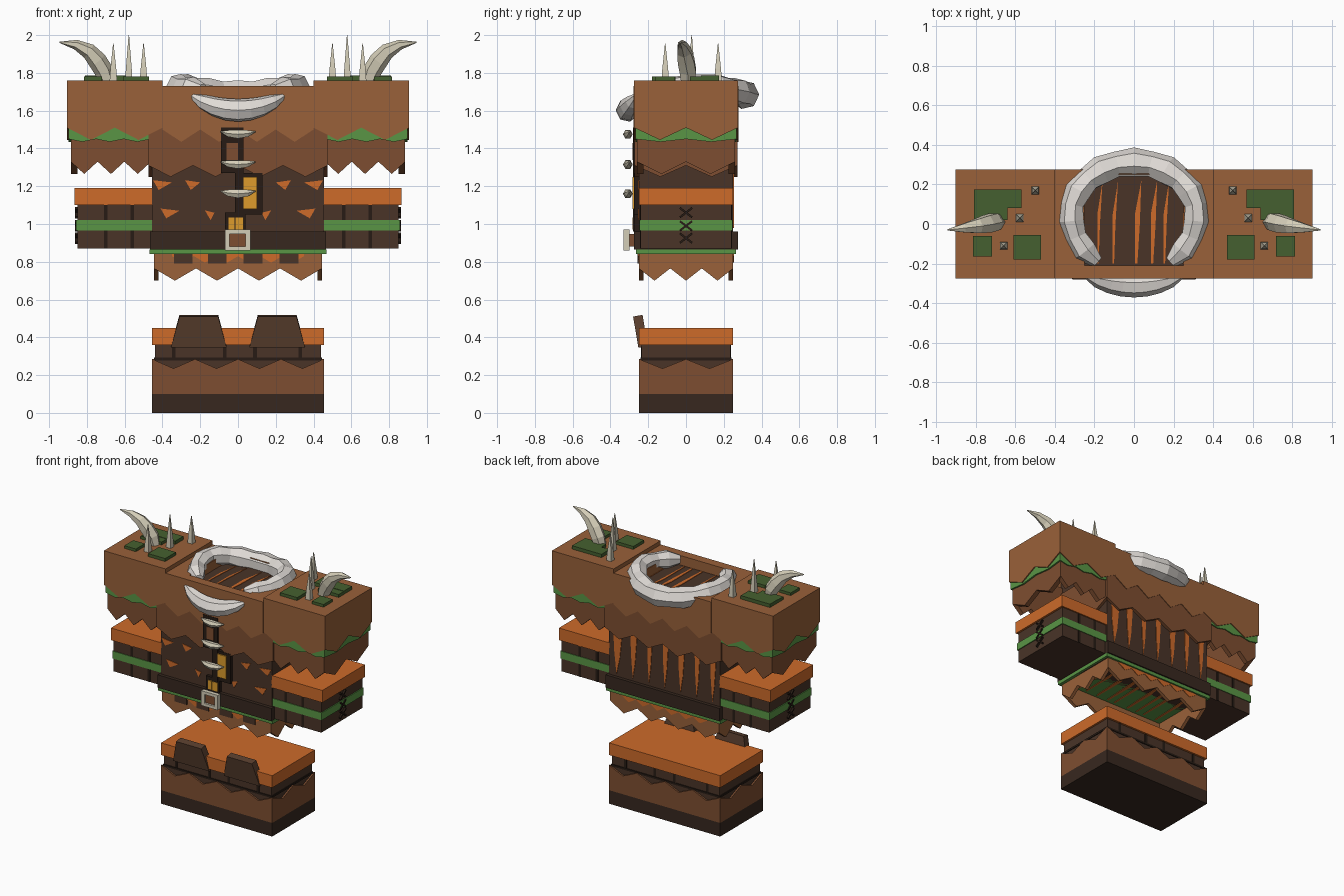
import bpy, bmesh, random
from math import sin, cos, pi, radians
from mathutils import Vector as V

if "Cube" in bpy.data.objects:
    bpy.data.objects.remove(bpy.data.objects["Cube"])

random.seed(4)


def mat(name, hexa):
    m = bpy.data.materials.new(name)
    lin = [(int(hexa[i:i + 2], 16) / 255) ** 2.2 for i in (0, 2, 4)]
    m.diffuse_color = (*lin, 1)
    m.use_nodes = True
    m.node_tree.nodes["Principled BSDF"].inputs["Base Color"].default_value = m.diffuse_color
    return m


TAN, BROWN, DARK = mat("tan_hide", "98613c"), mat("brown_hide", "7d4f34"), mat("dark_hide", "4b372c")
BELT, BLACK, ORANGE = mat("belt_leather", "3a2c24"), mat("dark_lace", "2b211b"), mat("orange_fur", "cc6a2e")
GREEN, MOSS, BONE = mat("green_trim", "5a9447"), mat("moss", "476033"), mat("bone", "d3ccb6")
WHITE, GOLD, FLAP = mat("white_bone", "dfdad5"), mat("gold", "dc9a30"), mat("flap_hide", "594031")


def make(name, m, build):
    bm = bmesh.new()
    build(bm)
    bmesh.ops.recalc_face_normals(bm, faces=bm.faces)
    me = bpy.data.meshes.new(name)
    bm.to_mesh(me)
    bm.free()
    me.materials.append(m)
    ob = bpy.data.objects.new(name, me)
    bpy.context.collection.objects.link(ob)
    return ob


def prism(bm, pts, d):
    f = bm.faces.new([bm.verts.new(p) for p in pts])
    r = bmesh.ops.extrude_face_region(bm, geom=[f], use_keep_orig=True)
    bmesh.ops.translate(bm, vec=d, verts=[g for g in r["geom"] if isinstance(g, bmesh.types.BMVert)])


def box(bm, x0, x1, y0, y1, z0, z1):
    prism(bm, [(x0, y0, z0), (x1, y0, z0), (x1, y1, z0), (x0, y1, z0)], (0, 0, z1 - z0))


def boxes(name, m, *bs):
    return make(name, m, lambda bm: [box(bm, *b) for b in bs])


def zig(a, b, zt, hi, lo, n):
    """Outline with straight top and n hanging teeth."""
    return [(a, zt), (b, zt)] + [(b + (a - b) * i / (2 * n), lo if i % 2 else hi) for i in range(2 * n + 1)]


def band(name, m, x0, x1, y0, y1, zt, hi, lo, nx, ny, sides="fblr", t=0.025):
    """Hollow skirt of zigzag-edged panels around a rectangle."""
    def build(bm):
        for s, y, d in (("f", y0, t), ("b", y1, -t)):
            if s in sides:
                prism(bm, [(u, y, z) for u, z in zig(x0, x1, zt, hi, lo, nx)], (0, d, 0))
        for s, x, d in (("l", x0, t), ("r", x1, -t)):
            if s in sides:
                prism(bm, [(x, u, z) for u, z in zig(y0, y1, zt, hi, lo, ny)], (d, 0, 0))
    return make(name, m, build)


def tube(name, m, path, radii, n=6, ref=(0, 0, 1)):
    """Faceted tapering tube along a path."""
    path, ref = [V(p) for p in path], V(ref)

    def build(bm):
        rings = []
        for i, p in enumerate(path):
            t = (path[min(i + 1, len(path) - 1)] - path[max(i - 1, 0)]).normalized()
            a = t.cross(ref).normalized()
            b = a.cross(t)
            rings.append([bm.verts.new(p + radii[i] * (a * cos(2 * pi * k / n) + b * sin(2 * pi * k / n)))
                          for k in range(n)])
        for r, q in zip(rings, rings[1:]):
            for k in range(n):
                bm.faces.new((r[k], r[(k + 1) % n], q[(k + 1) % n], q[k]))
        bm.faces.new(rings[0])
        bm.faces.new(rings[-1])
    return make(name, m, build)


# Torso core and belt
boxes("torso", DARK, (-.455, .455, -.25, .25, .84, 1.66))
boxes("belt", BELT, (-.465, .465, -.275, .275, .865, .96))
boxes("belt_trim", GREEN, (-.468, .468, -.265, .265, .84, .865))


# Orange stripes on the torso: front slashes, back and end streaks, top and bottom
def stripes(bm):
    for s in (-1, 1):
        for x, z, w in ((.4, 1.22, .1), (.36, 1.07, .1), (.24, 1.22, .08), (.15, 1.06, .05)):
            prism(bm, [(s * (x - w / 2), -.254, z), (s * (x + w / 2), -.254, z + .012),
                       (s * (x + w / 2 - .03), -.254, z - .04)], (0, .01, 0))
    for i in range(7):
        x, w = -.4 + i * .13, random.uniform(.02, .04)
        prism(bm, [(x - w, .254, 1.33), (x + w, .254, 1.33), (x + w * .8, .254, 1.15),
                   (x + w * .3, .254, .98), (x - w * .4, .254, 1.1)], (0, -.01, 0))
    for z, d in ((1.664, -.01), (.836, .01)):
        for i in range(9):
            x, w = -.34 + i * .085 + random.uniform(-.02, .02), random.uniform(.005, .014)
            prism(bm, [(x - w, -.2, z), (x, -.2, z), (x + w, 0, z), (x + .02, .22, z), (x - w, .05, z)], (0, 0, d))


make("torso_stripes", ORANGE, stripes)

# Hanging skirt under the belt
band("skirt", TAN, -.445, .445, -.25, .25, .84, .765, .70, 4, 3)
boxes("skirt_tabs", DARK, *[(x, x + .1, -.257, -.25, .79, .84) for x in (-.34, -.16, .03, .22)])
band("skirt_fringe", ORANGE, -.35, .35, -.254, .254, .84, .83, .795, 6, 3, "fb", .01)

# Shoulder cape: top pieces with a neck opening, zigzag outer layer
boxes("cape_top", TAN, *[(a, b, -.27, .27, 1.72, 1.76) for a, b in ((-.9, -.4), (.4, .9))],
      (-.4, -.25, -.27, .27, 1.66, 1.73), (.25, .4, -.27, .27, 1.66, 1.73),
      (-.25, .25, -.27, -.21, 1.66, 1.73), (-.25, .25, .25, .27, 1.66, 1.73))
for s in (-1, 1):
    a, b = sorted((s * .4, s * .905))
    band("cape_side", TAN, a, b, -.275, .275, 1.76, 1.51, 1.445, 2, 2, "fb" + ("r" if s > 0 else "l"))
band("cape_chest", TAN, -.4, .4, -.277, .277, 1.73, 1.50, 1.435, 4, 1, "fb")
band("chest_layer", BROWN, -.475, .475, -.272, .272, 1.55, 1.31, 1.25, 4, 2)

# Sleeves, mirrored
for s in (-1, 1):
    def mir(x0, x1, *r):
        return (*sorted((s * x0, s * x1)), *r)
    end = "fb" + ("r" if s > 0 else "l")
    band("shoulder_trim", GREEN, *mir(.46, .897), -.268, .268, 1.6, 1.45, 1.435, 3, 2, end, .02)
    band("shoulder_under", BROWN, *mir(.46, .885), -.26, .26, 1.6, 1.33, 1.265, 3, 2, end, .035)
    boxes("cuff_fur", ORANGE, mir(.45, .865, -.25, .25, 1.1, 1.19))
    boxes("cuff", DARK, mir(.45, .85, -.24, .24, .87, 1.1))
    boxes("cuff_trim", GREEN, mir(.45, .857, -.245, .245, .965, 1.02))
    boxes("cuff_seams", BLACK, *[mir(x, x + .02, y, y + .006, z, z + h) for x in (.55, .69)
                                 for y in (-.243, .237) for z, h in ((.87, .095), (1.02, .08))])

    def lace(bm):
        for z in (.925, .99, 1.06):
            for k in (-1, 1):
                prism(bm, [(s * .85, y * k, z + h) for y, h in
                           ((-.035, -.02), (-.03, -.03), (.035, .02), (.03, .03))], (s * .014, 0, 0))
    make("cuff_lacing", BLACK, lace)

    # Moss patches, horn and spikes on each shoulder
    boxes("moss_patch", MOSS, mir(.64, .81, .02, .175, 1.75, 1.782), mir(.57, .81, .08, .175, 1.75, 1.785),
          mir(.72, .815, -.165, -.06, 1.75, 1.78), mir(.47, .61, -.18, -.055, 1.75, 1.782))
    tube("horn", BONE, [(s * x, y, z) for x, y, z in
                        ((.69, .01, 1.75), (.71, .01, 1.81), (.745, 0, 1.865), (.79, -.01, 1.915),
                         (.86, -.02, 1.95), (.945, -.03, 1.962))], (.04, .05, .05, .042, .026, .003), 6, (0, 1, 0))
    for x, y, h in ((.578, .03, 2.0), (.5, .17, 1.955), (.66, -.11, 1.955)):
        tube("spike", BONE, [(s * x, y, 1.755), (s * x, y, 1.82), (s * x, y, h)], (.028, .022, .002), 4, (.7, .7, 0))

# Bone collar ring, open at the front, and the front crescent
path, rad = [], []
for i in range(19):
    a = radians(-54 + 288 * i / 18)
    path.append((.315 * cos(a), .05 + (.26 if sin(a) > 0 else .3) * sin(a),
                 1.735 - .05 * max(0, sin(a)) ** 2 - .03 * max(0, -sin(a))))
    rad.append((.035 if i in (0, 18) else .06 + .012 * max(0, sin(a))) * (1.08 if i % 2 else .94))
tube("bone_collar", WHITE, path, rad, 7)
ts = [i / 4 - 1 for i in range(9)]
tube("front_crescent", WHITE, [(.25 * t, -.31 + .05 * t * t, 1.602 + .08 * t * t) for t in ts],
     [.012 + .05 * (1 - t * t) ** .7 for t in ts], 7)

# Chest strap, clasp plates, teeth and belt buckle
boxes("chest_strap", BLACK, (-.09, .03, -.28, -.25, 1.27, 1.51), (-.015, .03, -.28, -.25, .96, 1.27),
      (.0, .13, -.275, -.25, 1.05, 1.27), (-.07, .04, -.275, -.25, .96, 1.06))
boxes("strap_center", BROWN, (-.06, .0, -.284, -.25, 1.34, 1.43))
boxes("gold_clasp", GOLD, (.03, .1, -.284, -.25, 1.08, 1.25), (-.05, -.018, -.282, -.25, .97, 1.035),
      (-.012, .03, -.284, -.25, .97, 1.035))
for z in (1.475, 1.315, 1.16):
    us = (-1, -.55, 0, .55, 1)
    tube("tooth_toggle", BONE, [(.092 * u, -.308 + .01 * u * u, z + .014 * u * u) for u in us],
         (.003, .02, .026, .02, .003), 6)
boxes("belt_buckle", BONE, (-.07, -.045, -.33, -.3, .86, .97), (.04, .065, -.33, -.3, .86, .97),
      (-.045, .04, -.33, -.3, .86, .882), (-.045, .04, -.33, -.3, .948, .97))
boxes("buckle_center", BROWN, (-.045, .04, -.315, -.27, .882, .948))

# Boots: sole, zigzag-topped lower, dark upper, fur rim, front flaps
boxes("boot_sole", BELT, (-.455, .455, -.25, .25, 0, .1))
boxes("boot_lower", BROWN, (-.455, .455, -.25, .25, .1, .23))
boxes("boot_upper", DARK, (-.44, .44, -.235, .235, .2, .36))
boxes("boot_cord", BLACK, (-.446, .446, -.241, .241, .278, .292))


def cut_edge(bm):
    for y, d in ((-.25, .012), (.25, -.012)):
        prism(bm, [(u, y, z) for u, z in zig(-.455, .455, .22, .285, .235, 4)], (0, d, 0))
    for x, d in ((-.455, .012), (.455, -.012)):
        prism(bm, [(x, u, z) for u, z in zig(-.25, .25, .22, .285, .235, 2)], (d, 0, 0))


make("boot_zigzag", BROWN, cut_edge)
boxes("boot_seams", BLACK, *[(x, x + .02, y, y + .006, .29, .36) for x in (-.35, -.08, .08, .32) for y in (-.239, .233)])
boxes("boot_fur", ORANGE, (-.455, .455, -.25, .25, .36, .45))
for s in (-1, 1):
    make("boot_flap", FLAP, lambda bm: prism(bm, [(s * x, y, z) for x, y, z in (
        (.06, -.252, .345), (.355, -.252, .345), (.31, -.28, .51), (.105, -.28, .51))], (0, .05, .009)))
